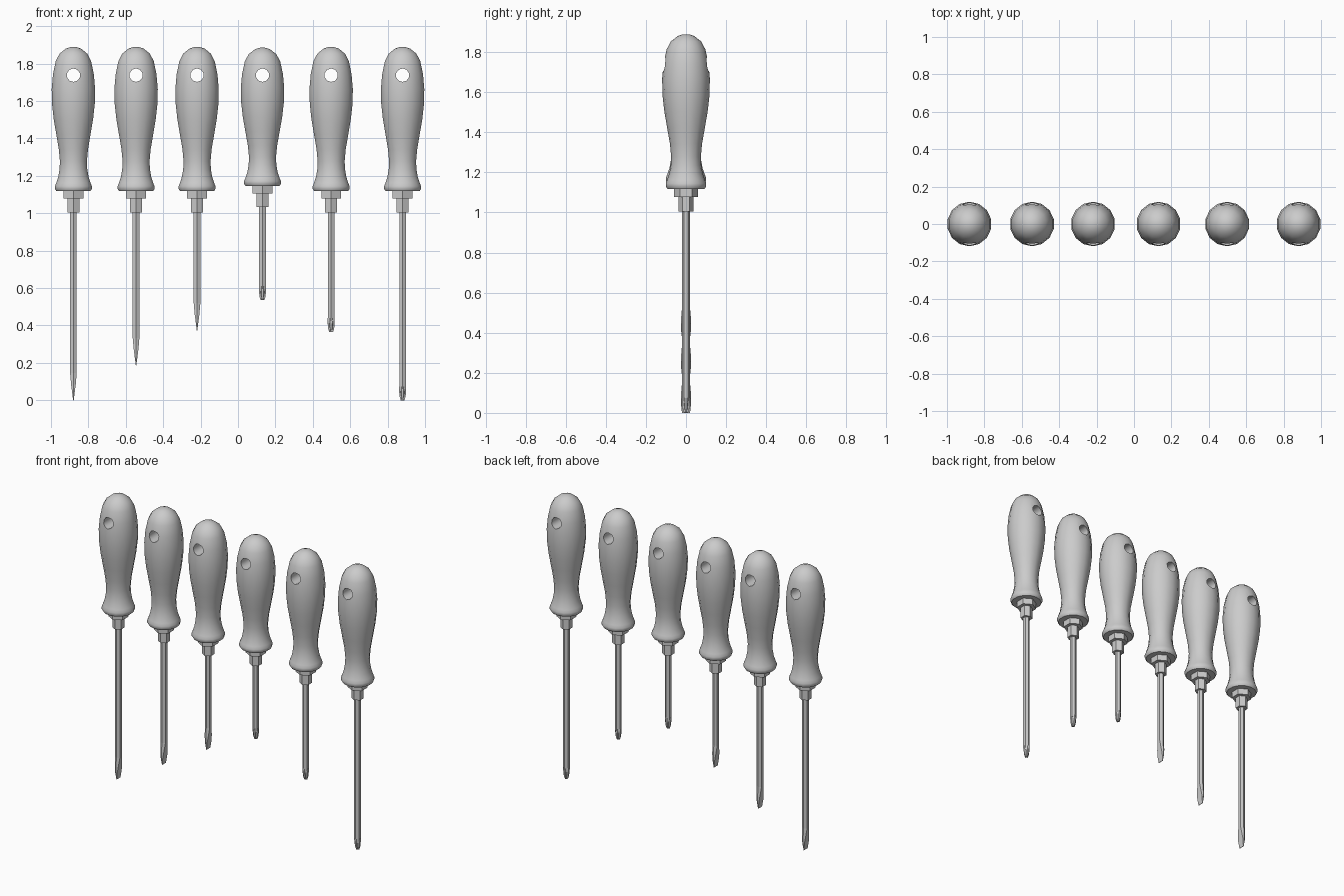
import bpy, bmesh, math

if "Cube" in bpy.data.objects:
    bpy.data.objects.remove(bpy.data.objects["Cube"])

# (x position, tip height, tip kind, collar lift)
DRIVERS = [(-0.88, 0.0, "flat", 0), (-0.545, 0.187, "flat", 0), (-0.219, 0.374, "flat", 0),
           (0.131, 0.535, "cross", 0.028), (0.498, 0.364, "cross", 0), (0.88, 0.0, "cross", 0)]

# handle profile: radius, z
PROFILE = [(0.093, 1.118), (0.101, 1.13), (0.101, 1.145), (0.094, 1.162), (0.083, 1.195),
           (0.076, 1.235), (0.074, 1.278), (0.080, 1.342), (0.094, 1.422), (0.108, 1.503),
           (0.117, 1.583), (0.119, 1.663), (0.112, 1.743), (0.097, 1.813), (0.076, 1.853),
           (0.042, 1.88), (0.015, 1.889)]


def loft(name, rings):
    """Skin a stack of equal-length point rings and cap both ends."""
    bm = bmesh.new()
    rows = [[bm.verts.new(p) for p in r] for r in rings]
    n = len(rows[0])
    for a, b in zip(rows, rows[1:]):
        for i in range(n):
            j = (i + 1) % n
            bm.faces.new((a[i], a[j], b[j], b[i]))
    bm.faces.new(rows[0])
    bm.faces.new(rows[-1])
    bmesh.ops.recalc_face_normals(bm, faces=bm.faces)
    mesh = bpy.data.meshes.new(name)
    bm.to_mesh(mesh)
    bm.free()
    obj = bpy.data.objects.new(name, mesh)
    bpy.context.collection.objects.link(obj)
    return obj


def circle(r, z, n):
    """Regular polygon with a corner on the y axis."""
    return [(r * math.sin(2 * math.pi * i / n), r * math.cos(2 * math.pi * i / n), z)
            for i in range(n)]


def blade(t, w, shoulder, z):
    """Six-sided blade section: half thickness t, half width w."""
    return [(0, w, z), (t, w * shoulder, z), (t, -w * shoulder, z),
            (0, -w, z), (-t, -w * shoulder, z), (-t, w * shoulder, z)]


def cross(r, t, inner, z):
    """Four-finned section: fin reach r, half thickness t, groove depth inner."""
    pts = []
    for k in range(4):
        c, s = round(math.cos(k * math.pi / 2)), round(math.sin(k * math.pi / 2))
        for x, y in ((r, -t), (r, t), (inner, inner)):
            pts.append((x * c - y * s, x * s + y * c, z))
    return pts


def smooth(obj, angle):
    bpy.ops.object.select_all(action='DESELECT')
    obj.select_set(True)
    bpy.context.view_layer.objects.active = obj
    bpy.ops.object.shade_smooth_by_angle(angle=math.radians(angle))


for i, (x, tip, kind, lift) in enumerate(DRIVERS, 1):
    # handle, slightly shorter where the collar is lifted
    top = 1.89 - lift * 0.15
    squash = (top - 1.118 - lift) / (1.89 - 1.118)
    handle = loft(f"handle_{i}", [circle(r, top - (1.89 - z) * squash, 14) for r, z in PROFILE])

    # hanging hole through the handle
    bpy.ops.mesh.primitive_cylinder_add(vertices=10, radius=0.036, depth=0.4,
                                        location=(0, 0, 1.738),
                                        rotation=(math.pi / 2, 0, 0))
    cutter = bpy.context.object
    cutter.hide_render = True
    mod = handle.modifiers.new("hole", 'BOOLEAN')
    mod.operation = 'DIFFERENCE'
    mod.solver = 'EXACT'
    mod.object = cutter
    bpy.context.view_layer.objects.active = handle
    bpy.ops.object.modifier_apply(modifier="hole")
    bpy.data.objects.remove(cutter)
    smooth(handle, 40)

    # stepped hexagonal collars
    wide = loft(f"wide_collar_{i}", [circle(0.061, z + lift, 6) for z in (1.078, 1.122)])
    narrow = loft(f"narrow_collar_{i}", [circle(0.037, z + lift, 6) for z in (1.005, 1.08)])
    parts = [handle, wide, narrow]

    # hexagonal shaft and its tip
    start = circle(0.0205, 1.01 + lift, 6)
    if kind == "flat":
        parts.append(loft(f"flat_shaft_{i}", [
            start, circle(0.0205, tip + 0.145, 6),
            blade(0.0125, 0.026, 0.75, tip + 0.085),
            blade(0.008, 0.026, 0.9, tip + 0.05),
            blade(0.0015, 0.020, 0.95, tip)]))
    else:
        parts.append(loft(f"shaft_{i}", [start, circle(0.0205, tip + 0.06, 6)]))
        parts.append(loft(f"cross_tip_{i}", [
            cross(0.019, 0.006, 0.0125, tip + 0.075),
            cross(0.019, 0.006, 0.0115, tip + 0.05),
            cross(0.016, 0.005, 0.0065, tip + 0.02),
            cross(0.010, 0.003, 0.004, tip)]))
    for p in parts:
        p.location.x = x
